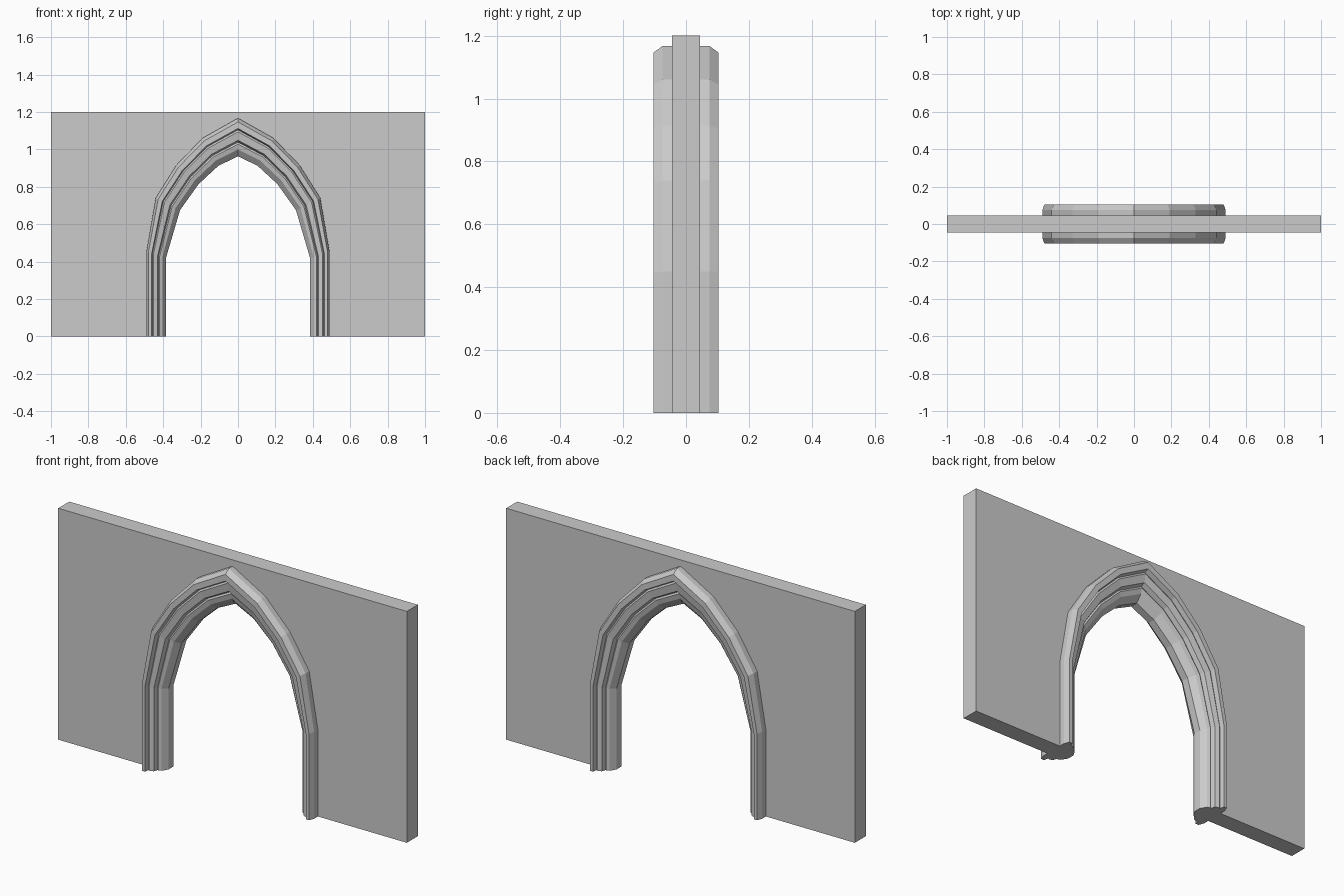
import bpy, bmesh

if "Cube" in bpy.data.objects:
    bpy.data.objects.remove(bpy.data.objects["Cube"])

# Right half of the arch: outer and inner edge of the moulding, base to apex (x, z)
OUTER = [(.49, 0), (.49, .45), (.44, .74), (.33, .915), (.19, 1.06), (0, 1.167)]
INNER = [(.385, 0), (.385, .42), (.31, .675), (.21, .815), (.105, .912), (0, .963)]

# Stepped moulding section: (fraction from outer to inner edge, y); mirrored in y
HALF = [(0, .075), (.1, .103), (.27, .103), (.31, .078), (.36, .083), (.58, .076),
        (.63, .052), (.68, .057), (.82, .05), (1, .02)]
SECTION = [(u, -y) for u, y in HALF] + [(u, y) for u, y in reversed(HALF)]


def arch_path(u):
    right = [(a + (c - a) * u, b + (d - b) * u)
             for (a, b), (c, d) in zip(OUTER, INNER)]
    for i, z in enumerate(right):
        if i == 0:
            right[0] = (z[0], 0)
    return right + [(-x, z) for x, z in reversed(right[:-1])]


def make_object(name, bm):
    bmesh.ops.recalc_face_normals(bm, faces=bm.faces)
    mesh = bpy.data.meshes.new(name)
    bm.to_mesh(mesh)
    bm.free()
    obj = bpy.data.objects.new(name, mesh)
    bpy.context.collection.objects.link(obj)
    return obj


# Wall with a pointed opening, hidden edge buried in the moulding
bm = bmesh.new()
outline = [(-1, 0), (-1, 1.2), (1, 1.2), (1, 0)] + arch_path(.5)
face = bm.faces.new([bm.verts.new((x, -.045, z)) for x, z in outline])
ext = bmesh.ops.extrude_face_region(bm, geom=[face], use_keep_orig=True)
moved = [g for g in ext["geom"] if isinstance(g, bmesh.types.BMVert)]
bmesh.ops.translate(bm, verts=moved, vec=(0, .09, 0))
make_object("wall", bm)

# Arch moulding: section swept along the arch
bm = bmesh.new()
strips = [[bm.verts.new((x, y, z)) for x, z in arch_path(u)] for u, y in SECTION]
n = len(strips)
for i in range(n):
    a, b = strips[i], strips[(i + 1) % n]
    for j in range(len(a) - 1):
        bm.faces.new((a[j], a[j + 1], b[j + 1], b[j]))
for end in (0, -1):
    bm.faces.new([s[end] for s in strips])
make_object("arch_moulding", bm)
